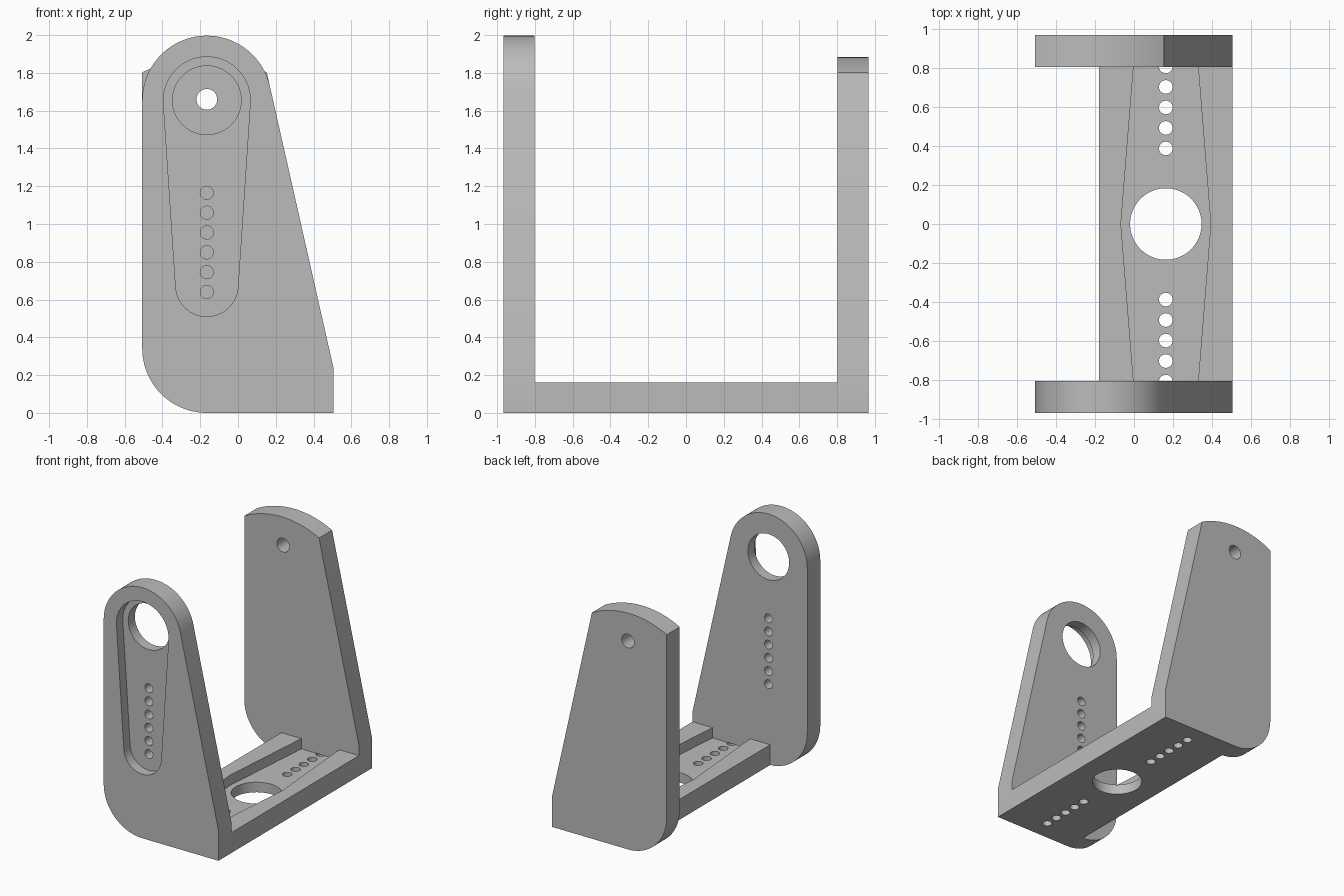
import bpy, bmesh
from math import sin, cos, radians, degrees, acos, asin, atan2, hypot

if "Cube" in bpy.data.objects:
    bpy.data.objects.remove(bpy.data.objects["Cube"], do_unlink=True)

# Main sizes
OUT, INN = 0.967, 0.803          # outer and inner faces of the uprights
DEPTH = 0.08                     # pocket depth
AXIS_X, AXIS_Z = -0.165, 1.655   # pivot axis of the uprights
LEFT, RIGHT, SHOULDER = -0.507, 0.505, 0.24
BASE_X, BASE_TOP = 0.163, 0.162  # base centre line and thickness
HEAD_R = AXIS_X - LEFT

grey = bpy.data.materials.new("light_grey")
grey.use_nodes = True
grey.diffuse_color = (0.5, 0.5, 0.5, 1)
grey.node_tree.nodes["Principled BSDF"].inputs["Base Color"].default_value = (0.5, 0.5, 0.5, 1)


def arc(cx, cy, r, start, end, n=32):
    angles = [radians(start + (end - start) * i / n) for i in range(n + 1)]
    return [(cx + r * cos(a), cy + r * sin(a)) for a in angles]


def circle(cx, cy, r, n=48):
    return arc(cx, cy, r, 0, 360, n)[:-1]


def prism(name, outline, low, high, axis):
    """Extrude a 2D outline along y (outline in x, z) or z (outline in x, y)."""
    bm = bmesh.new()
    place = (lambda u, v, t: (u, t, v)) if axis == "y" else (lambda u, v, t: (u, v, t))
    rings = [[bm.verts.new(place(u, v, t)) for u, v in outline] for t in (low, high)]
    for ring in rings:
        bm.faces.new(ring)
    n = len(outline)
    for i in range(n):
        j = (i + 1) % n
        bm.faces.new((rings[0][i], rings[0][j], rings[1][j], rings[1][i]))
    bmesh.ops.recalc_face_normals(bm, faces=bm.faces)
    mesh = bpy.data.meshes.new(name)
    bm.to_mesh(mesh)
    bm.free()
    mesh.materials.append(grey)
    obj = bpy.data.objects.new(name, mesh)
    bpy.context.collection.objects.link(obj)
    return obj


def cut(obj, outline, low, high, axis):
    """Subtract a prism and bake the result."""
    tool = prism("cutter", outline, low, high, axis)
    tool.hide_render = True
    mod = obj.modifiers.new("cut", "BOOLEAN")
    mod.operation, mod.solver, mod.object = "DIFFERENCE", "EXACT", tool
    bpy.context.view_layer.update()
    graph = bpy.context.evaluated_depsgraph_get()
    mesh = bpy.data.meshes.new_from_object(obj.evaluated_get(graph))
    obj.modifiers.clear()
    obj.data = mesh
    bpy.data.objects.remove(tool, do_unlink=True)


# Shared lower outline: sloped edge, square foot and rounded corner
foot = [(RIGHT, SHOULDER), (RIGHT, 0)] + arc(AXIS_X, HEAD_R, HEAD_R, 270, 180)

# Sloped edge is tangent to the rounded head
dx, dz = RIGHT - AXIS_X, SHOULDER - AXIS_Z
tangent = degrees(atan2(dz, dx) + acos(HEAD_R / hypot(dx, dz)))
head = arc(AXIS_X, AXIS_Z, HEAD_R, 180, tangent, 48)

# Front upright with tapered pocket, large bore and row of holes
front = prism("front_upright", head + foot, -OUT, -INN, "y")
big, small, low_z = 0.23, 0.165, 0.675
tilt = degrees(asin((small - big) / (AXIS_Z - low_z)))
slot = arc(AXIS_X, AXIS_Z, big, tilt, 180 - tilt) + arc(AXIS_X, low_z, small, 180 - tilt, 360 + tilt)
cut(front, slot, -OUT - 0.1, -OUT + DEPTH, "y")
cut(front, circle(AXIS_X, AXIS_Z, 0.182, 64), -1.2, -0.6, "y")
for i in range(6):
    cut(front, circle(AXIS_X, 0.64 + 0.105 * i, 0.035, 24), -1.2, -0.6, "y")

# Back upright with shallow arched top and pivot hole
corner_z, peak = 1.802, 1.883
slope_x = head[-1][0] + (RIGHT - head[-1][0]) * (head[-1][1] - corner_z) / (head[-1][1] - SHOULDER)
half = (slope_x - LEFT) / 2
rise = peak - corner_z
radius = (half ** 2 + rise ** 2) / (2 * rise)
spread = degrees(asin(half / radius))
crown = arc(LEFT + half, peak - radius, radius, 90 + spread, 90 - spread)
back = prism("back_upright", crown + foot, INN, OUT, "y")
cut(back, circle(AXIS_X, AXIS_Z + 0.005, 0.055, 32), 0.6, 1.2, "y")

# Base with waisted channel, central bore and two rows of holes
left = -0.18
base = prism("base", [(left, -INN), (RIGHT, -INN), (RIGHT, INN), (left, INN)], 0, BASE_TOP, "z")
ends = 0.85
channel = [(BASE_X - big, 0), (BASE_X - 0.162, -ends), (BASE_X + 0.162, -ends),
           (BASE_X + big, 0), (BASE_X + 0.162, ends), (BASE_X - 0.162, ends)]
cut(base, channel, DEPTH, 0.4, "z")
cut(base, circle(BASE_X, 0, 0.183, 64), -0.2, 0.4, "z")
for side, upright in ((-1, front), (1, back)):
    for i in range(5):
        hole = circle(BASE_X, side * (0.387 + 0.105 * i), 0.035, 24)
        cut(base, hole, -0.2, DEPTH + 0.02, "z")
    # The last hole runs into the foot of the upright
    cut(upright, hole, -0.2, DEPTH, "z")

# Smooth the curved walls, keep edges sharp
bpy.ops.object.select_all(action="DESELECT")
for obj in (front, back, base):
    obj.select_set(True)
bpy.context.view_layer.objects.active = base
bpy.ops.object.shade_smooth_by_angle(angle=radians(30))
